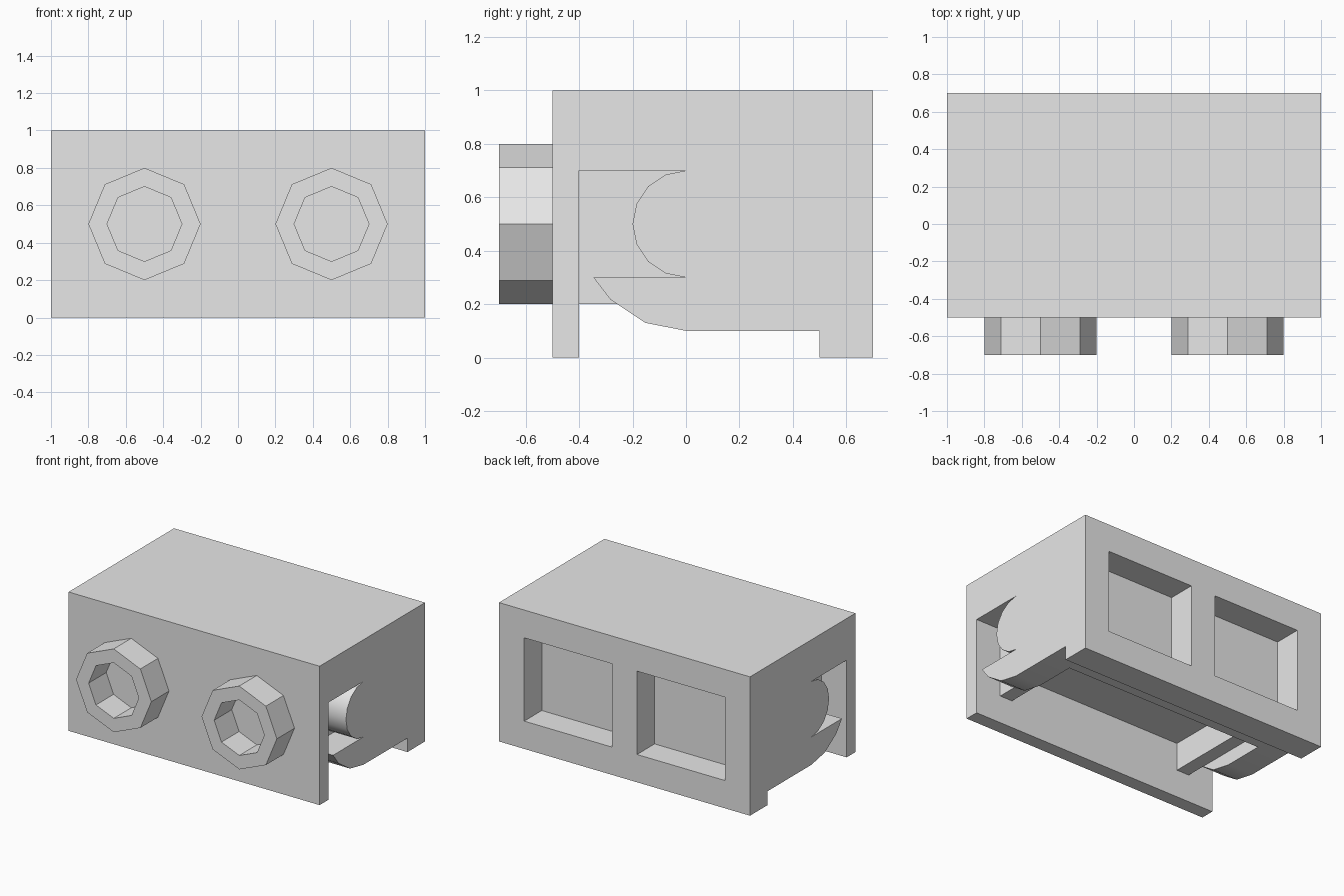
import bpy, bmesh, math
from mathutils import Vector

cube = bpy.data.objects.get("Cube")
if cube:
    bpy.data.objects.remove(cube, do_unlink=True)

# Single plain grey material
grey = bpy.data.materials.new("light_grey")
grey.use_nodes = True
colour = (0.8, 0.8, 0.8, 1)
grey.diffuse_color = colour
grey.node_tree.nodes["Principled BSDF"].inputs["Base Color"].default_value = colour


def extrude(name, outline, vector, smooth=False):
    """Solid made by sweeping a flat outline along a vector."""
    bm = bmesh.new()
    face = bm.faces.new([bm.verts.new(p) for p in outline])
    swept = bmesh.ops.extrude_face_region(bm, geom=[face])["geom"]
    verts = [g for g in swept if isinstance(g, bmesh.types.BMVert)]
    bmesh.ops.translate(bm, verts=verts, vec=Vector(vector))
    bmesh.ops.recalc_face_normals(bm, faces=bm.faces)
    mesh = bpy.data.meshes.new(name)
    bm.to_mesh(mesh)
    bm.free()
    mesh.materials.append(grey)
    obj = bpy.data.objects.new(name, mesh)
    bpy.context.collection.objects.link(obj)
    if smooth:
        bpy.ops.object.select_all(action="DESELECT")
        obj.select_set(True)
        bpy.context.view_layer.objects.active = obj
        bpy.ops.object.shade_smooth_by_angle(angle=math.radians(30))
    return obj


def box(name, x, y, z):
    outline = [(x[0], y[0], z[0]), (x[1], y[0], z[0]),
               (x[1], y[1], z[0]), (x[0], y[1], z[0])]
    return extrude(name, outline, (0, 0, z[1] - z[0]))


def cut(obj, cutter):
    mod = obj.modifiers.new("cut", "BOOLEAN")
    mod.operation = "DIFFERENCE"
    mod.solver = "EXACT"
    mod.object = cutter
    cutter.hide_render = True
    cutter.hide_set(True)
    cutter.display_type = "WIRE"


def arc(radius, start, end, steps):
    """Points (y, z) around the side axle axis; angles in degrees."""
    angles = [math.radians(start + (end - start) * i / steps) for i in range(steps + 1)]
    return [(radius * math.cos(a), 0.5 + radius * math.sin(a)) for a in angles]


# Core: side profile with the front panel, stepped underside and rear foot
core_profile = [(-0.5, 0), (-0.4, 0), (-0.4, 0.2), (0.3, 0.2), (0.3, 0.1),
                (0.5, 0.1), (0.5, 0), (0.7, 0), (0.7, 1), (-0.5, 1)]
core = extrude("core_body", [(-0.8, y, z) for y, z in core_profile], (1.6, 0, 0))

# Hollow under the core, leaving a rib at each side
cut(core, box("underside_cutter", (-0.7, 0.7), (-0.4, 0.3), (0.15, 0.4)))

# Two rectangular pockets in the back
for side, x in (("left", (0.1, 0.8)), ("right", (-0.8, -0.1))):
    # Pockets reach the core's outer planes, so stay just inside them
    x = tuple(max(-0.799, min(0.799, v)) for v in x)
    cut(core, box(side + "_pocket_cutter", x, (0.5, 0.8), (0.2, 0.8)))

# Side panels with a rounded boss and a curved lower lip
lip = [(-math.sqrt(0.12), 0.3)] + arc(0.4, 225, 270, 2)
side_profile = ([(-0.5, 0), (-0.4, 0), (-0.4, 0.7)] + arc(0.2, 90, 270, 8)
                + lip + [(0.5, 0.1), (0.5, 0), (0.7, 0), (0.7, 1), (-0.5, 1)])
for side, x in (("left", 0.8), ("right", -1)):
    extrude(side + "_side_panel", [(x, y, z) for y, z in side_profile],
            (0.2, 0, 0), smooth=True)


# Octagonal rings on the front
def octagon(cx, radius, y):
    return [(cx + radius * math.cos(i * math.pi / 4), y,
             0.5 + radius * math.sin(i * math.pi / 4)) for i in range(8)]


for side, cx in (("left", 0.5), ("right", -0.5)):
    ring = extrude(side + "_front_ring", octagon(cx, 0.3, -0.7), (0, 0.2, 0))
    cut(ring, extrude(side + "_ring_cutter", octagon(cx, 0.2, -0.8), (0, 0.4, 0)))
